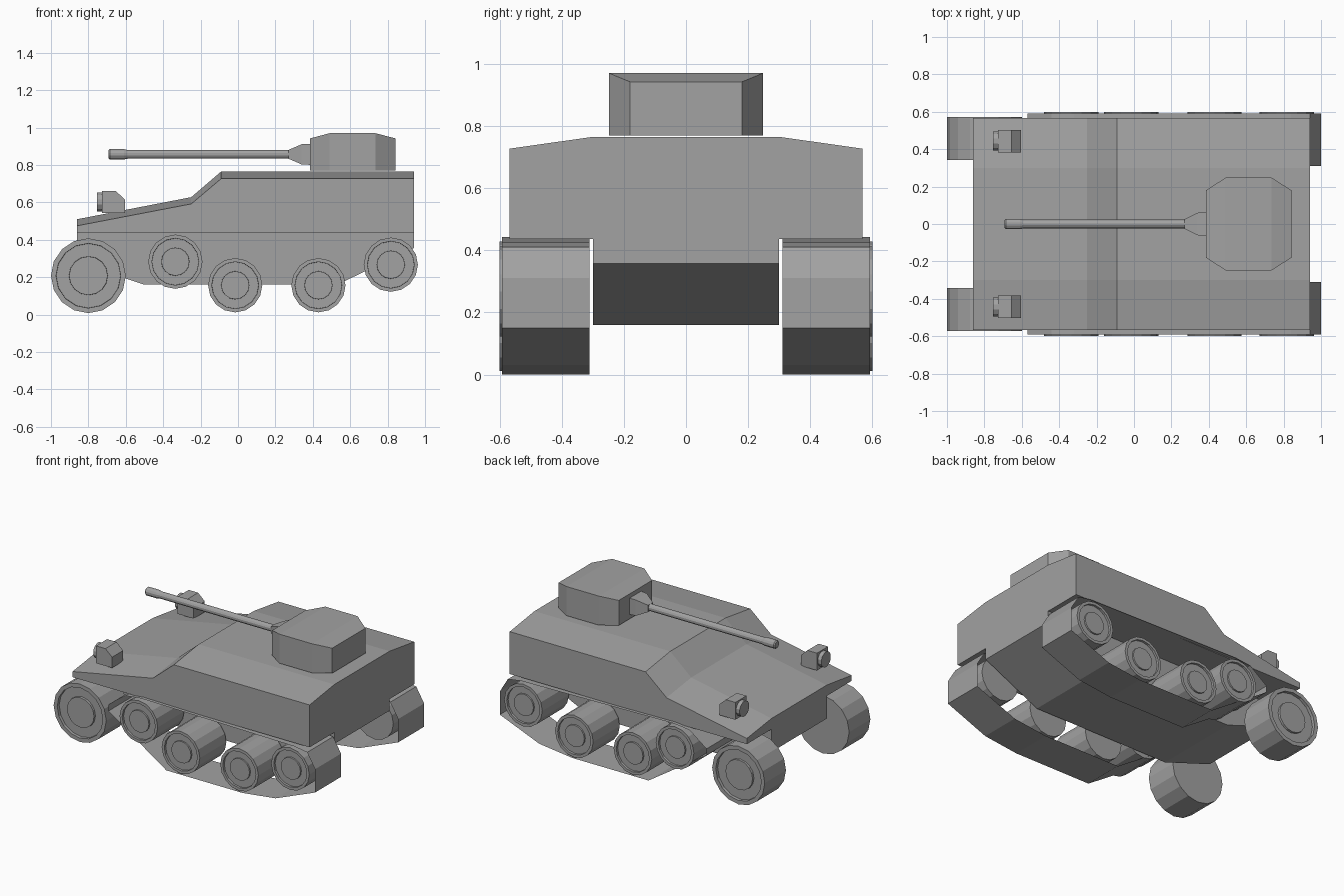
import bpy, bmesh
from math import cos, sin, tau

if "Cube" in bpy.data.objects:
    bpy.data.objects.remove(bpy.data.objects["Cube"])

grey = bpy.data.materials.new("dark_grey_paint")
grey.diffuse_color = (.36, .36, .36, 1)
grey.use_nodes = True
grey.node_tree.nodes["Principled BSDF"].inputs["Base Color"].default_value = grey.diffuse_color


def finish(name, bm):
    bmesh.ops.recalc_face_normals(bm, faces=bm.faces)
    me = bpy.data.meshes.new(name)
    bm.to_mesh(me)
    bm.free()
    me.materials.append(grey)
    ob = bpy.data.objects.new(name, me)
    bpy.context.collection.objects.link(ob)
    return ob


def loft(name, rings, caps=True):
    """Join closed rings of equal point count with quads."""
    bm = bmesh.new()
    vs = [[bm.verts.new(p) for p in r] for r in rings]
    n = len(rings[0])
    for a, b in zip(vs, vs[1:]):
        for i in range(n):
            j = (i + 1) % n
            bm.faces.new((a[i], a[j], b[j], b[i]))
    if caps:
        bm.faces.new(vs[0])
        bm.faces.new(vs[-1])
    return finish(name, bm)


def extrude_y(name, profile, y0, y1, caps=True):
    return loft(name, [[(x, y, z) for x, z in profile] for y in (y0, y1)], caps)


def lathe_x(name, profile, y, z, n):
    return loft(name, [[(x, y + r * cos(tau * (i + .5) / n), z + r * sin(tau * (i + .5) / n))
                        for i in range(n)] for x, r in profile])


def wheel(name, x, z, r, y_in, y_out, side, n=16):
    """Disc wheel with a recessed ring between tyre and hub on the outer face."""
    y_rec = y_out - r * .1
    prof = [(y_in, r), (y_out, r), (y_out, r * .865), (y_rec, r * .86),
            (y_rec, r * .52), (y_out - r * .03, r * .515)]
    return loft(name, [[(x + q * cos(tau * i / n), side * y, z + q * sin(tau * i / n))
                        for i in range(n)] for y, q in prof])


# upper hull: stations of (x, side edge height, roof height)
stations = [(-.86, .475, .51), (-.25, .592, .628), (-.09, .727, .765), (.942, .727, .765)]
loft("upper_hull", [[(x, -.568, .436), (x, -.568, zs), (x, -.3, zt),
                     (x, .3, zt), (x, .568, zs), (x, .568, .436)] for x, zs, zt in stations])

# lower hull
extrude_y("lower_hull", [(-.86, .436), (-.86, .28), (-.5, .16), (.53, .16),
                         (.942, .357), (.942, .436)], -.3, .3)

# turret: octagon with roof sloping down at both ends
plan = [(.385, -.18), (.49, -.248), (.735, -.248), (.842, -.18)]
plan += [(x, -y) for x, y in reversed(plan)]
bm = bmesh.new()
low = [bm.verts.new((x, y, .77)) for x, y in plan]
top = [bm.verts.new((x, y, .97 if abs(y) > .2 else .942)) for x, y in plan]
for i in range(8):
    j = (i + 1) % 8
    bm.faces.new((low[i], low[j], top[j], top[i]))
bm.faces.new(low)
for ids in ((0, 1, 6, 7), (1, 2, 5, 6), (2, 3, 4, 5)):
    bm.faces.new([top[i] for i in ids])
finish("turret", bm)

# gun mantlet and barrel
loft("gun_mantlet", [[(x, -h, .857 - h * .9), (x, h, .857 - h * .9), (x, h, .857 + h * .9), (x, -h, .857 + h * .9)]
                     for x, h in ((.4, .063), (.34, .06), (.27, .026))])
lathe_x("gun_barrel", [(-.692, .022), (-.685, .029), (-.61, .029), (-.59, .024), (.29, .024)], 0, .857, 12)

belt = [(-.57, .29), (-.13, 0), (.45, 0), (.70, .03), (1.0, .15), (1.0, .31),
        (.94, .41), (.84, .425), (-.32, .443), (-.44, .43), (-.57, .335)]
road = [(-.335, .283), (-.015, .157), (.43, .157), (.817, .267)]
for side, tag in ((-1, "right"), (1, "left")):
    # thin track belt, open at the sides
    extrude_y("track_belt_" + tag, belt, side * .31, side * .592, caps=False)
    # road wheels
    for i, (x, z) in enumerate(road):
        wheel(f"road_wheel_{tag}_{i + 1}", x, z, .145, .312, .6, side)
    # steering wheel at the front
    wheel("front_wheel_" + tag, -.8, .208, .2, .343, .573, side)
    # headlamp with lens
    extrude_y("headlamp_" + tag, [(-.727, .543), (-.727, .662), (-.655, .662), (-.605, .616), (-.605, .543)],
              side * .443 - .06, side * .443 + .06)
    lathe_x("headlamp_lens_" + tag, [(-.754, .035), (-.754, .053), (-.72, .053)], side * .443, .603, 12)
